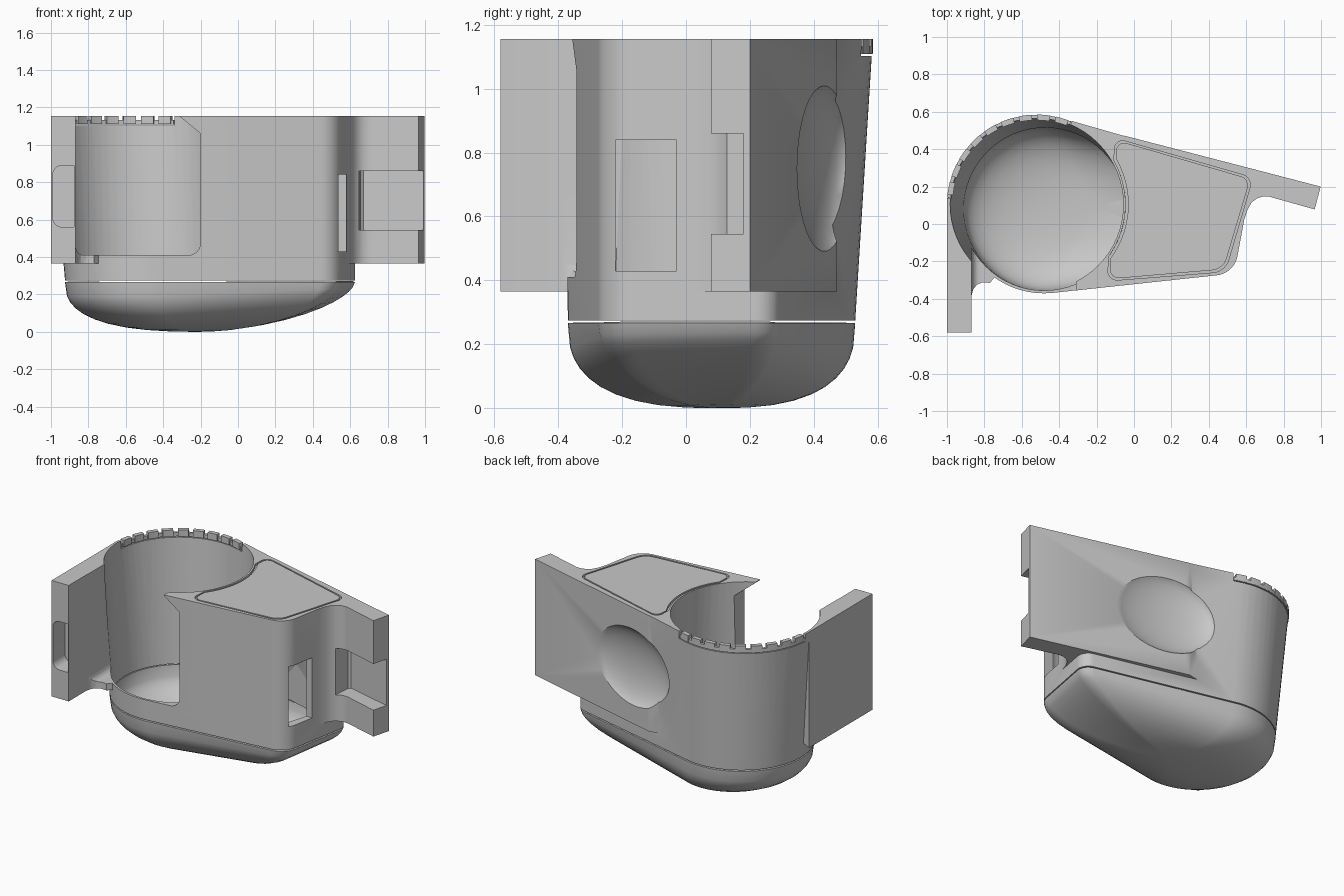
import bpy, bmesh, math
from mathutils import Matrix, Vector

if "Cube" in bpy.data.objects:
    bpy.data.objects.remove(bpy.data.objects["Cube"], do_unlink=True)

grey = bpy.data.materials.new("plain grey")
grey.use_nodes = True
grey.diffuse_color = (0.58, 0.58, 0.58, 1)
grey.node_tree.nodes["Principled BSDF"].inputs["Base Color"].default_value = (0.58, 0.58, 0.58, 1)

TOP, RIM = 1.155, 0.274


def make(name, bm):
    bmesh.ops.recalc_face_normals(bm, faces=bm.faces)
    mesh = bpy.data.meshes.new(name)
    bm.to_mesh(mesh)
    bm.free()
    mesh.materials.append(grey)
    ob = bpy.data.objects.new(name, mesh)
    bpy.context.collection.objects.link(ob)
    return ob


def loft(name, rings, cap_start=True, cap_end=True):
    """Skin a list of equal-length rings of 3D points with flat triangles and end caps."""
    bm = bmesh.new()
    vs = [[bm.verts.new(p) for p in ring] for ring in rings]
    n = len(vs[0])
    sides = []
    for a, b in zip(vs, vs[1:]):
        for i in range(n):
            j = (i + 1) % n
            sides.append(bm.faces.new((a[i], a[j], b[j], b[i])))
    if cap_start:
        bm.faces.new(vs[0][::-1])
    if cap_end:
        bm.faces.new(vs[-1])
    bmesh.ops.triangulate(bm, faces=sides)
    return make(name, bm)


def prism(name, pts, z0, z1):
    return loft(name, [[(x, y, z) for x, y in pts] for z in (z0, z1)])


def apply_mods(ob):
    dg = bpy.context.evaluated_depsgraph_get()
    mesh = bpy.data.meshes.new_from_object(ob.evaluated_get(dg))
    ob.modifiers.clear()
    ob.data = mesh


def combine(ob, other, op, keep=False):
    mod = ob.modifiers.new("bool", "BOOLEAN")
    mod.object, mod.operation, mod.solver = other, op, "EXACT"
    apply_mods(ob)
    if not keep:
        bpy.data.objects.remove(other, do_unlink=True)


def arc(cx, cy, r, a0, a1, n):
    return [(cx + r * math.cos(math.radians(a0 + (a1 - a0) * i / n)),
             cy + r * math.sin(math.radians(a0 + (a1 - a0) * i / n))) for i in range(n + 1)]


def outline(cx, cy, r):
    """Teardrop: big round end, small front corner, small back corner."""
    return (arc(cx, cy, r, 75, 276, 36) + arc(0.43, -0.15, 0.125, 276, 348, 8)
            + arc(0.55, 0.22, 0.075, 348, 435, 8))


def cone(name, grow):
    """Slightly flared round pocket."""
    def ring(t):
        return [(x, y, RIM + t * (TOP - RIM)) for x, y in
                arc(-0.475 - 0.045 * t, 0.08 + 0.025 * t, 0.435 + 0.028 * t + grow, 0, 354.375, 63)]
    return loft(name, [ring(-0.15), ring(1.1)])


def ellipsoid(name, grow):
    bm = bmesh.new()
    m = (Matrix.Translation((0.14, 0.455, 0.75)) @ Matrix.Rotation(math.radians(-9), 4, "Z")
         @ Matrix.Diagonal((0.37 + grow, 0.105 + grow, 0.27 + grow, 1)))
    bmesh.ops.create_uvsphere(bm, u_segments=32, v_segments=20, radius=1, matrix=m)
    return make(name, bm)


low_outline = outline(-0.475, 0.08, 0.45)
high_outline = outline(-0.52, 0.105, 0.48)

# upper housing with its two mounting flanges
housing = loft("housing", [[(x, y, RIM) for x, y in low_outline],
                           [(x, y, TOP) for x, y in high_outline]])
wing = [(0.998, 0.2), (-0.05, 0.472), (-0.2, 0.44), (0.3, 0.2), (0.5, 0.0), (0.588, 0.02),
        (0.606, 0.075), (0.63, 0.117), (0.66, 0.138), (0.69, 0.147), (0.72, 0.147),
        (0.966, 0.078)]
combine(housing, prism("side_flange", wing, 0.365, TOP), "UNION")
flange = [(-0.999, 0.1), (-0.999, -0.58), (-0.87, -0.58), (-0.87, -0.39), (-0.86, -0.35),
          (-0.84, -0.325), (-0.81, -0.312), (-0.77, -0.315), (-0.6, -0.1)]
combine(housing, prism("front_flange", flange, 0.365, TOP), "UNION")

# finger scoop in the back
combine(housing, ellipsoid("scoop_cut", 0), "DIFFERENCE")

# round pocket and closed side compartment, both leaving a wall behind the scoop
scoop_wall = ellipsoid("scoop_wall", 0.022)
pocket = cone("pocket_cut", 0)
combine(pocket, scoop_wall, "DIFFERENCE", keep=True)
lid_shape = (arc(0.567, 0.21, 0.055, -13, 75, 6) + arc(-0.06, 0.40, 0.045, 75, 165, 6)
             + arc(-0.09, -0.25, 0.05, 190, 276, 6) + arc(0.415, -0.165, 0.095, 276, 347, 6))


def lid_plate(name, inset, z0, z1):
    c = Vector((0.25, 0.06))
    pts = [c + (Vector(p) - c) * (1 - inset / (Vector(p) - c).length) for p in lid_shape]
    ob = prism(name, pts, z0, z1)
    combine(ob, cone("wall_cut", 0.012 + inset), "DIFFERENCE")
    return ob


chamber = lid_plate("compartment_cut", 0.02, 0.2, 1.12)
combine(chamber, scoop_wall, "DIFFERENCE")
combine(housing, pocket, "DIFFERENCE")
combine(housing, chamber, "DIFFERENCE")

# seam around the lid
combine(housing, lid_plate("lid_seat_cut", 0, 1.14, 1.2), "DIFFERENCE")
lid = lid_plate("compartment_lid", 0.014, 1.139, TOP)

# front opening with rounded lower corners and a gusset at the top right
opening = ([(-0.868, 1.25), (-0.868, 0.45)] + arc(-0.826, 0.45, 0.04, 190, 270, 5)
           + arc(-0.265, 0.475, 0.065, 270, 360, 6) + [(-0.2, 1.06), (-0.31, 1.15), (-0.31, 1.25)])
combine(housing, loft("opening_cut", [[(x, y, z) for x, z in opening] for y in (-0.5, -0.1)]),
        "DIFFERENCE")

# side window
combine(housing, prism("window_cut", [(0.46, -0.22), (0.7, -0.22), (0.7, -0.03), (0.46, -0.03)],
                       0.43, 0.84), "DIFFERENCE")

# recesses in the flange ends, rounded at their corners
recess = [(0.64, 0.03), (1.1, -0.09), (1.1, 0.153), (0.67, 0.262), (0.655, 0.25)]
combine(housing, prism("side_recess_cut", recess, 0.545, 0.86), "DIFFERENCE")
slot = (arc(-0.94, 0.61, 0.05, 180, 270, 5) + [(-0.876, 0.56), (-0.876, 0.89)]
        + arc(-0.94, 0.84, 0.05, 90, 180, 5))
combine(housing, loft("front_recess_cut", [[(x, y, z) for x, z in slot] for y in (-0.7, -0.45)]),
        "DIFFERENCE")


# toothed rim standing just clear of the round wall
def sector(name, r0, r1, a0, a1, z0, z1, n):
    pts = arc(-0.52, 0.105, r1, a0, a1, n) + arc(-0.52, 0.105, r0, a1, a0, n)
    return prism(name, pts, z0, z1)


START, END, TEETH = 67, 176, 9
combine(housing, sector("rim_cut", 0.43, 0.55, START, END, 1.102, 1.25, 24), "DIFFERENCE")
rim = sector("rim_band", 0.46, 0.479, START + 0.5, END - 0.5, 1.108, 1.132, 24)
step = (END - START - 1) / TEETH
for i in range(TEETH):
    a = START + 0.5 + (i + 0.15) * step
    sector(f"rim_tooth_{i + 1}", 0.45, 0.48, a, a + 0.7 * step, 1.11, TOP, 3)

# rounded base bowl, shallower towards the narrow end
CX, CY = -0.2, 0.1
rings = []
for s in (1, 0.985, 0.96, 0.92, 0.86, 0.78, 0.68, 0.55, 0.4, 0.22, 0.07):
    ring = []
    for x, y in low_outline:
        d = Vector((x - CX, y - CY))
        p = 2.6 - 0.95 * max(0, d.normalized().x) ** 2
        z = 0.266 * (1 - (1 - s ** p) ** (1 / p))
        ring.append((CX + d.x * s, CY + d.y * s, z))
    rings.append(ring)
bowl = loft("base_bowl", rings, cap_start=False)
bm = bmesh.new()
bm.from_mesh(bowl.data)
if sum(f.normal.z * f.calc_area() for f in bm.faces) > 0:
    bmesh.ops.reverse_faces(bm, faces=bm.faces)
bm.to_mesh(bowl.data)
bm.free()
shell = bowl.modifiers.new("shell", "SOLIDIFY")
shell.thickness, shell.offset = 0.014, -1
apply_mods(bowl)

# smooth shading with crisp edges
bpy.ops.object.select_all(action="DESELECT")
for ob in (housing, bowl, rim):
    ob.select_set(True)
bpy.context.view_layer.objects.active = housing
bpy.ops.object.shade_smooth_by_angle(angle=math.radians(30))
